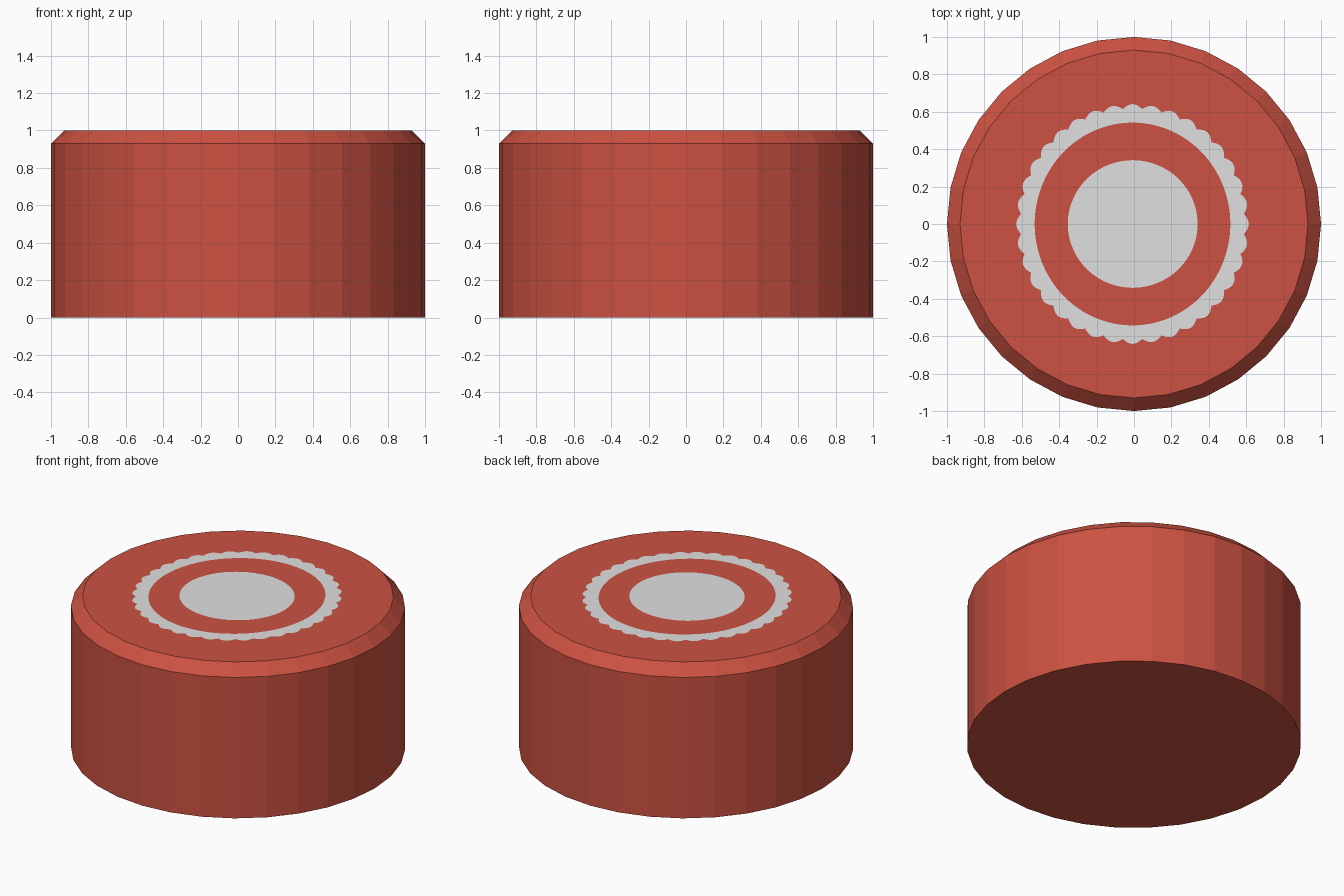
import bpy, bmesh
from math import cos, sin, pi

if "Cube" in bpy.data.objects:
    bpy.data.objects.remove(bpy.data.objects["Cube"])

SIDES = 32                 # low-poly body
FINE = SIDES * 9           # smooth painted outlines
SCALLOPS = 36


def material(name, color):
    m = bpy.data.materials.new(name)
    m.diffuse_color = (*color, 1)
    m.use_nodes = True
    m.node_tree.nodes["Principled BSDF"].inputs["Base Color"].default_value = m.diffuse_color
    return m


bm = bmesh.new()


def ring(n, z, rx, ry, cx=0, scallop=0):
    verts = []
    for i in range(n):
        a = 2 * pi * i / n
        k = scallop * abs(cos(SCALLOPS / 2 * a))
        verts.append(bm.verts.new((cx + (rx + k) * cos(a), (ry + k) * sin(a), z)))
    return verts


def band(lower, upper, mat):
    # faces between two rings; the upper ring may be a whole multiple finer
    n, m = len(lower), len(upper) // len(lower)
    for i in range(n):
        inner = [upper[(i * m + j) % len(upper)] for j in range(m, -1, -1)]
        bm.faces.new([lower[i], lower[(i + 1) % n]] + inner).material_index = mat


# body wall, chamfer and base
base = ring(SIDES, 0, 1, 1)
shoulder = ring(SIDES, 0.93, 1, 1)
rim = ring(SIDES, 1, 0.93, 0.93)
bm.faces.new(base[::-1])
band(base, shoulder, 0)
band(shoulder, rim, 0)

# top face with scalloped ring and round centre cut in
outer = ring(FINE, 1, 0.598, 0.617, -0.008, 0.024)
inner = ring(FINE, 1, 0.523, 0.542, -0.008)
disc = ring(FINE, 1, 0.347, 0.341, -0.007)
band(rim, outer, 0)
band(outer, inner, 1)
band(inner, disc, 0)
bm.faces.new(disc).material_index = 1

mesh = bpy.data.meshes.new("round_cap")
bm.to_mesh(mesh)
bm.free()
mesh.materials.append(material("red", (0.604, 0.084, 0.054)))
mesh.materials.append(material("light grey", (0.745, 0.745, 0.745)))
bpy.context.collection.objects.link(bpy.data.objects.new("round_cap", mesh))
